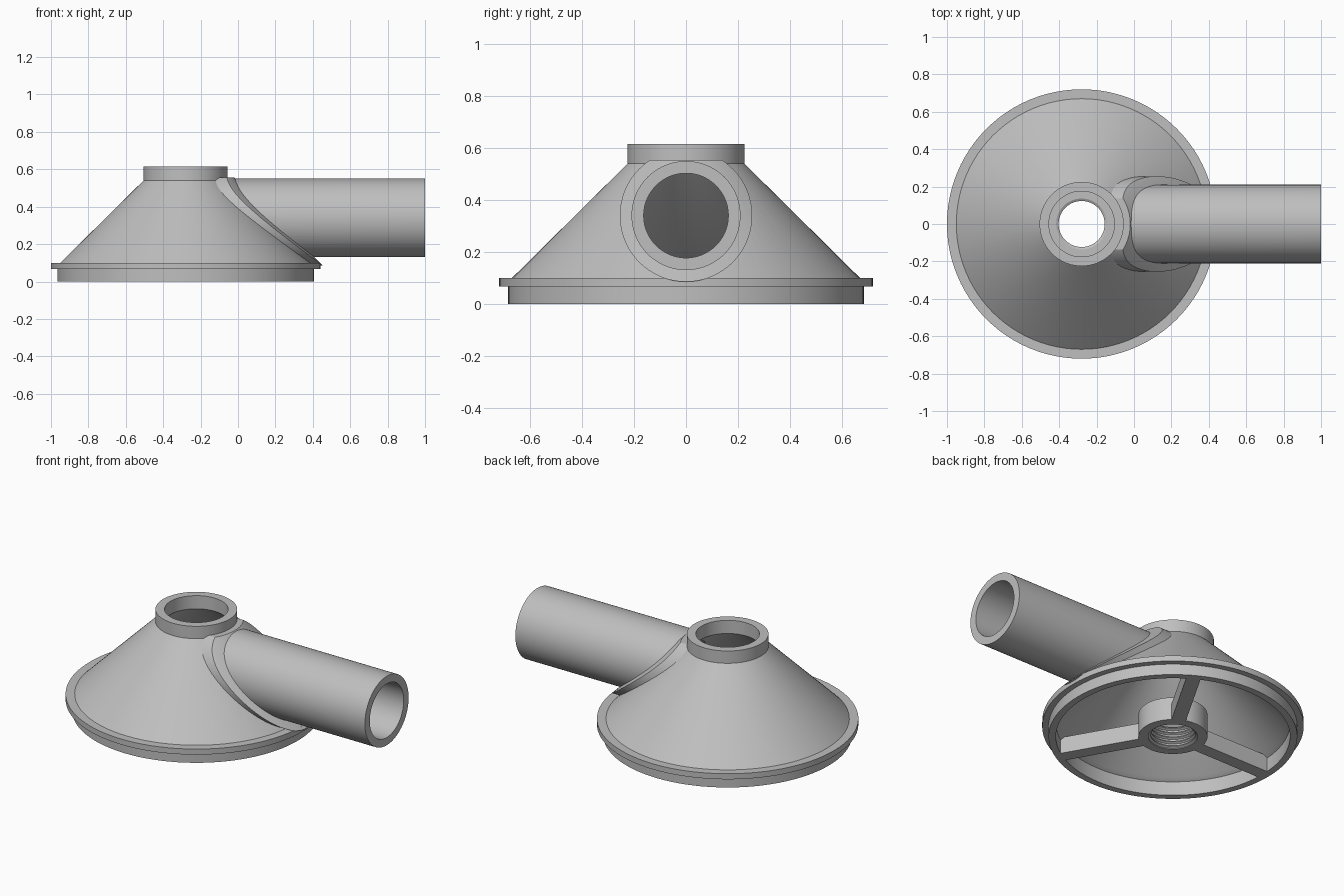
import bpy, bmesh, math
from mathutils import Matrix, Vector

cube = bpy.data.objects.get("Cube")
if cube:
    bpy.data.objects.remove(cube, do_unlink=True)

CX = -0.28      # axis of the cone
PIPE_Z = 0.34   # axis of the side pipe
SEG = 96

grey = bpy.data.materials.new("plain grey")
grey.use_nodes = True
grey.diffuse_color = (0.52, 0.52, 0.52, 1)
grey.node_tree.nodes["Principled BSDF"].inputs["Base Color"].default_value = grey.diffuse_color


def make(name, bm):
    bmesh.ops.recalc_face_normals(bm, faces=bm.faces)
    mesh = bpy.data.meshes.new(name)
    bm.to_mesh(mesh)
    bm.free()
    mesh.materials.append(grey)
    obj = bpy.data.objects.new(name, mesh)
    bpy.context.collection.objects.link(obj)
    return obj


def lathe(name, profile, closed=False):
    """Revolve (radius, z) points about the cone axis, capped or as a closed loop."""
    bm = bmesh.new()
    rings = []
    for r, z in profile:
        rings.append([bm.verts.new((CX + r * math.cos(math.tau * i / SEG),
                                    r * math.sin(math.tau * i / SEG), z)) for i in range(SEG)])
    pairs = list(zip(rings, rings[1:]))
    if closed:
        pairs.append((rings[-1], rings[0]))
    else:
        bm.faces.new(rings[0])
        bm.faces.new(rings[-1])
    for a, b in pairs:
        for i in range(SEG):
            j = (i + 1) % SEG
            bm.faces.new((a[i], a[j], b[j], b[i]))
    return make(name, bm)


def x_cylinder(name, radius, x0, x1):
    bm = bmesh.new()
    place = Matrix.Translation(((x0 + x1) / 2, 0, PIPE_Z)) @ Matrix.Rotation(math.pi / 2, 4, 'Y')
    bmesh.ops.create_cone(bm, cap_ends=True, segments=SEG, radius1=radius,
                          radius2=radius, depth=x1 - x0, matrix=place)
    return make(name, bm)


def combine(target, other, operation):
    """Apply a boolean and discard the helper."""
    mod = target.modifiers.new("cut", 'BOOLEAN')
    mod.operation = operation
    mod.solver = 'EXACT'
    mod.object = other
    bpy.context.view_layer.objects.active = target
    bpy.ops.object.modifier_apply(modifier=mod.name)
    bpy.data.objects.remove(other, do_unlink=True)


def smooth(obj):
    bpy.ops.object.select_all(action='DESELECT')
    obj.select_set(True)
    bpy.context.view_layer.objects.active = obj
    bpy.ops.object.shade_smooth_by_angle(angle=math.radians(25))


# Conical housing with base ring, flange and neck
housing = lathe("conical_housing", [(0.685, 0), (0.685, 0.066), (0.72, 0.066), (0.72, 0.1),
                                    (0.67, 0.1), (0.225, 0.54), (0.225, 0.615)])

# Saddle collar: a raised layer of the cone trimmed to a disc around the pipe
collar = lathe("saddle_collar", [(0.74, 0.08), (0.26, 0.555)])
combine(collar, x_cylinder("collar_trim", 0.255, -0.2, 0.8), 'INTERSECT')
combine(housing, collar, 'UNION')

# Side pipe, then the hollow interior and the pipe bore
combine(housing, x_cylinder("side_pipe", 0.21, -0.2, 1.0), 'UNION')
cavity = lathe("cavity", [(0.645, -0.1), (0.645, 0.085), (0.62, 0.1), (0.175, 0.535), (0.175, 0.7)])
combine(housing, cavity, 'DIFFERENCE')
combine(housing, x_cylinder("pipe_bore", 0.163, CX, 1.1), 'DIFFERENCE')
smooth(housing)

# Hub with thread ridges inside
HUB_H, TURNS = 0.14, 5
hub_profile = [(0.136, 0), (0.19, 0), (0.19, HUB_H), (0.136, HUB_H)]
pitch = HUB_H / TURNS
for t in reversed(range(TURNS)):
    base = t * pitch
    hub_profile += [(0.136, base + 0.85 * pitch), (0.123, base + 0.6 * pitch),
                    (0.123, base + 0.4 * pitch), (0.136, base + 0.15 * pitch)]
smooth(lathe("threaded_hub", hub_profile, closed=True))

# Three spokes joining the hub to the base ring
for n, angle in enumerate((60, 180, 300), 1):
    inner, outer, width, height = 0.18, 0.65, 0.08, 0.1
    bm = bmesh.new()
    bmesh.ops.create_cube(bm, size=1)
    bmesh.ops.scale(bm, vec=(outer - inner, width, height), verts=bm.verts)
    bmesh.ops.translate(bm, vec=((inner + outer) / 2, 0, height / 2), verts=bm.verts)
    bm.transform(Matrix.Translation(Vector((CX, 0, 0))) @ Matrix.Rotation(math.radians(angle), 4, 'Z'))
    make(f"spoke_{n}", bm)
